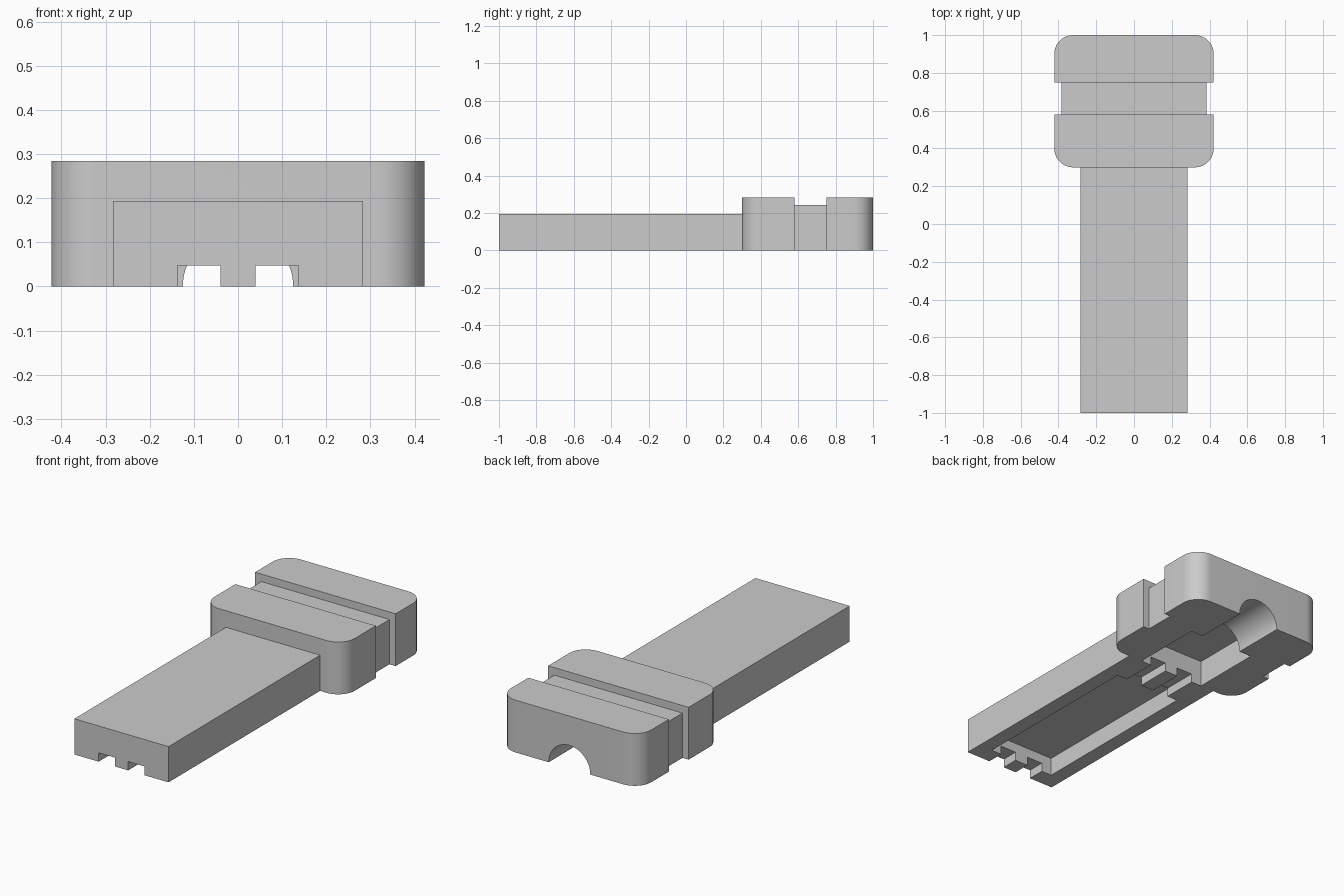
import bpy, bmesh, math

cube = bpy.data.objects.get("Cube")
if cube:
    bpy.data.objects.remove(cube, do_unlink=True)

grey = bpy.data.materials.new("plain grey")
grey.use_nodes = True
colour = (0.6, 0.6, 0.6, 1)
grey.diffuse_color = colour
grey.node_tree.nodes["Principled BSDF"].inputs["Base Color"].default_value = colour


def prism(name, outline, z0, z1):
    """Extrude a flat x-y outline between two heights."""
    bm = bmesh.new()
    face = bm.faces.new([bm.verts.new((x, y, z0)) for x, y in outline])
    grown = bmesh.ops.extrude_face_region(bm, geom=[face])
    verts = [v for v in grown["geom"] if isinstance(v, bmesh.types.BMVert)]
    bmesh.ops.translate(bm, verts=verts, vec=(0, 0, z1 - z0))
    bmesh.ops.recalc_face_normals(bm, faces=bm.faces)
    mesh = bpy.data.meshes.new(name)
    bm.to_mesh(mesh)
    bm.free()
    obj = bpy.data.objects.new(name, mesh)
    obj.data.materials.append(grey)
    bpy.context.collection.objects.link(obj)
    return obj


def box(name, x0, x1, y0, y1, z0, z1):
    return prism(name, [(x0, y0), (x1, y0), (x1, y1), (x0, y1)], z0, z1)


def band(name, flat_y, round_y, half, radius, height):
    """Block with two rounded upright corners at its round_y end."""
    side = 1 if round_y > flat_y else -1
    arc = [math.radians(a) for a in range(0, 91, 6)]
    right = [(half - radius + radius * math.cos(a),
              round_y - side * radius * (1 - math.sin(a))) for a in arc]
    left = [(-x, y) for x, y in reversed(right)]
    return prism(name, [(half, flat_y)] + right + left + [(-half, flat_y)], 0, height)


def combine(target, other, operation):
    mod = target.modifiers.new(operation, "BOOLEAN")
    mod.operation, mod.object, mod.solver = operation, other, "EXACT"
    bpy.context.view_layer.objects.active = target
    bpy.ops.object.modifier_apply(modifier=mod.name)
    bpy.data.objects.remove(other, do_unlink=True)


# Long flat body with a shallow tray and paired slots through both end walls
body = box("body", -0.283, 0.283, -1, 0.3, 0, 0.194)
combine(body, box("tray_cutter", -0.2, 0.2, -0.905, 0.106, -0.1, 0.1), "DIFFERENCE")
for side in (-1, 1):
    x0, x1 = sorted((side * 0.04, side * 0.137))
    for y0, y1 in ((-1.1, -0.85), (0.05, 0.4)):
        combine(body, box("slot_cutter", x0, x1, y0, y1, -0.1, 0.048), "DIFFERENCE")

# Grip head: two rounded bands joined by a narrower core
head = band("grip_head", 0.58, 0.3, 0.422, 0.1, 0.284)
combine(head, box("core", -0.385, 0.385, 0.5, 0.85, 0, 0.243), "UNION")
combine(head, band("rear_band", 0.75, 1, 0.422, 0.1, 0.284), "UNION")

# Pocket under the head and round cable channel out of the back
combine(head, box("pocket_cutter", -0.2, 0.2, 0.25, 0.7, -0.1, 0.145), "DIFFERENCE")
bpy.ops.mesh.primitive_cylinder_add(vertices=64, radius=0.125, depth=0.5,
                                    location=(0, 0.9, 0), rotation=(math.pi / 2, 0, 0))
combine(head, bpy.context.object, "DIFFERENCE")

# Smooth only the curved walls
for obj in (body, head):
    bpy.ops.object.select_all(action="DESELECT")
    obj.select_set(True)
    bpy.context.view_layer.objects.active = obj
    bpy.ops.object.shade_smooth_by_angle(angle=math.radians(30))
